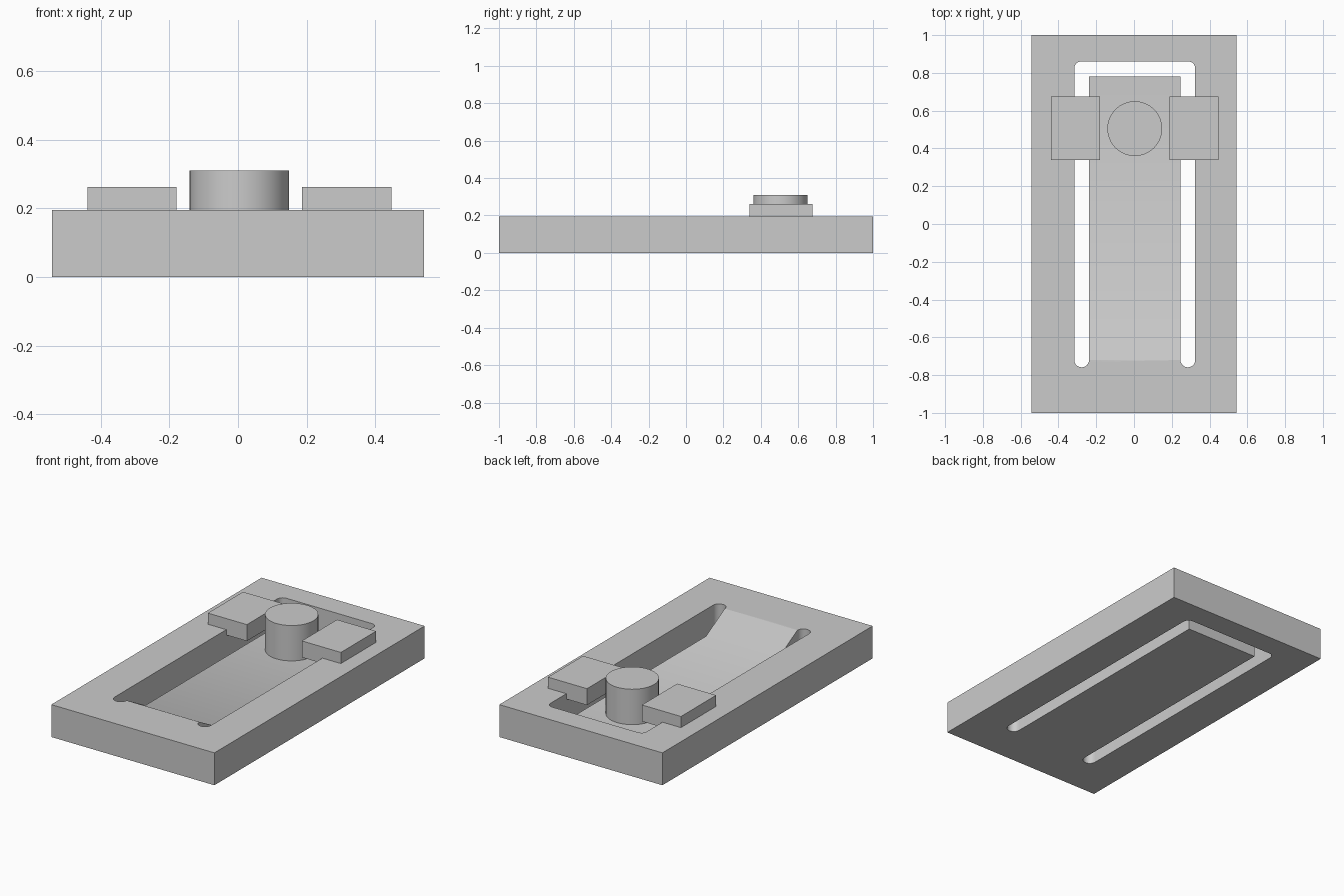
import bpy
import bmesh
import math

old = bpy.data.objects.get("Cube")
if old:
    bpy.data.objects.remove(old, do_unlink=True)

GREY = (0.6, 0.6, 0.6, 1)
grey = bpy.data.materials.new("light grey")
grey.use_nodes = True
grey.diffuse_color = GREY
grey.node_tree.nodes["Principled BSDF"].inputs["Base Color"].default_value = GREY

TOP = 0.195       # plate top
FLOOR = 0.097     # tongue top
CX = 0.004        # slight sideways offset of all the inner parts
INNER, OUTER = 0.242, 0.32   # slot walls, from the centre line
SLOT_END, SLOT_BACK, TONGUE_END = -0.72, 0.86, 0.78


def add_object(name, bm):
    bmesh.ops.recalc_face_normals(bm, faces=bm.faces)
    mesh = bpy.data.meshes.new(name)
    bm.to_mesh(mesh)
    bm.free()
    mesh.materials.append(grey)
    obj = bpy.data.objects.new(name, mesh)
    bpy.context.collection.objects.link(obj)
    return obj


def prism(name, points, offset):
    """Extrude a closed outline of 3D points along an offset."""
    bm = bmesh.new()
    face = bm.faces.new([bm.verts.new(p) for p in points])
    result = bmesh.ops.extrude_face_region(bm, geom=[face], use_keep_orig=True)
    moved = [v for v in result["geom"] if isinstance(v, bmesh.types.BMVert)]
    bmesh.ops.translate(bm, verts=moved, vec=offset)
    return add_object(name, bm)


def arc(x, y, radius, start, end, steps):
    angles = [math.radians(start + (end - start) * i / steps) for i in range(steps + 1)]
    return [(x + radius * math.cos(a), y + radius * math.sin(a)) for a in angles]


def select_only(obj):
    bpy.ops.object.select_all(action="DESELECT")
    obj.select_set(True)
    bpy.context.view_layer.objects.active = obj


def cut(obj, cutter):
    mod = obj.modifiers.new("cut", "BOOLEAN")
    mod.operation = "DIFFERENCE"
    mod.solver = "EXACT"
    mod.object = cutter
    select_only(obj)
    bpy.ops.object.modifier_apply(modifier=mod.name)
    bpy.data.objects.remove(cutter, do_unlink=True)


# Base plate
X, Y = 0.543, 1.0
plate = prism("base_plate", [(-X, -Y, 0), (X, -Y, 0), (X, Y, 0), (-X, Y, 0)], (0, 0, TOP))

# U-shaped through slot: one half outline, mirrored
mid, half_width = (INNER + OUTER) / 2, (OUTER - INNER) / 2
corner = 0.035
half = [(INNER, TONGUE_END)]
half += arc(mid, SLOT_END, half_width, 180, 360, 12)
half += arc(OUTER - corner, SLOT_BACK - corner, corner, 0, 90, 6)
outline = half + [(-x, y) for x, y in reversed(half)]
cut(plate, prism("slot_cutter", [(x + CX, y, -0.1) for x, y in outline], (0, 0, 0.5)))

# Recess above the tongue, with a ramp at its front end
slope = (TOP - FLOOR) / 0.18
profile = [(-0.54, FLOOR), (TONGUE_END + 0.03, FLOOR), (TONGUE_END + 0.03, TOP + 0.05),
           (SLOT_END - 0.05 / slope, TOP + 0.05)]
cut(plate, prism("recess_cutter", [(CX - mid, y, z) for y, z in profile], (2 * mid, 0, 0)))
select_only(plate)
bpy.ops.object.shade_smooth_by_angle(angle=math.radians(35))

# Round button standing on the tongue
ring = arc(CX, 0.505, 0.145, 0, 360, 64)[:-1]
button = prism("button", [(x, y, FLOOR) for x, y in ring], (0, 0, 0.31 - FLOOR))
select_only(button)
bpy.ops.object.shade_smooth_by_angle(angle=math.radians(35))

# Stepped stop pads that rest on the plate and hook down into the slots
PAD_TOP, HOOK = 0.262, 0.163
step = [(0.183, HOOK), (OUTER, HOOK), (OUTER, TOP), (0.443, TOP),
        (0.443, PAD_TOP), (0.183, PAD_TOP)]
for name, side in (("left_pad", 1), ("right_pad", -1)):
    prism(name, [(CX + side * x, 0.34, z) for x, z in step], (0, 0.335, 0))
